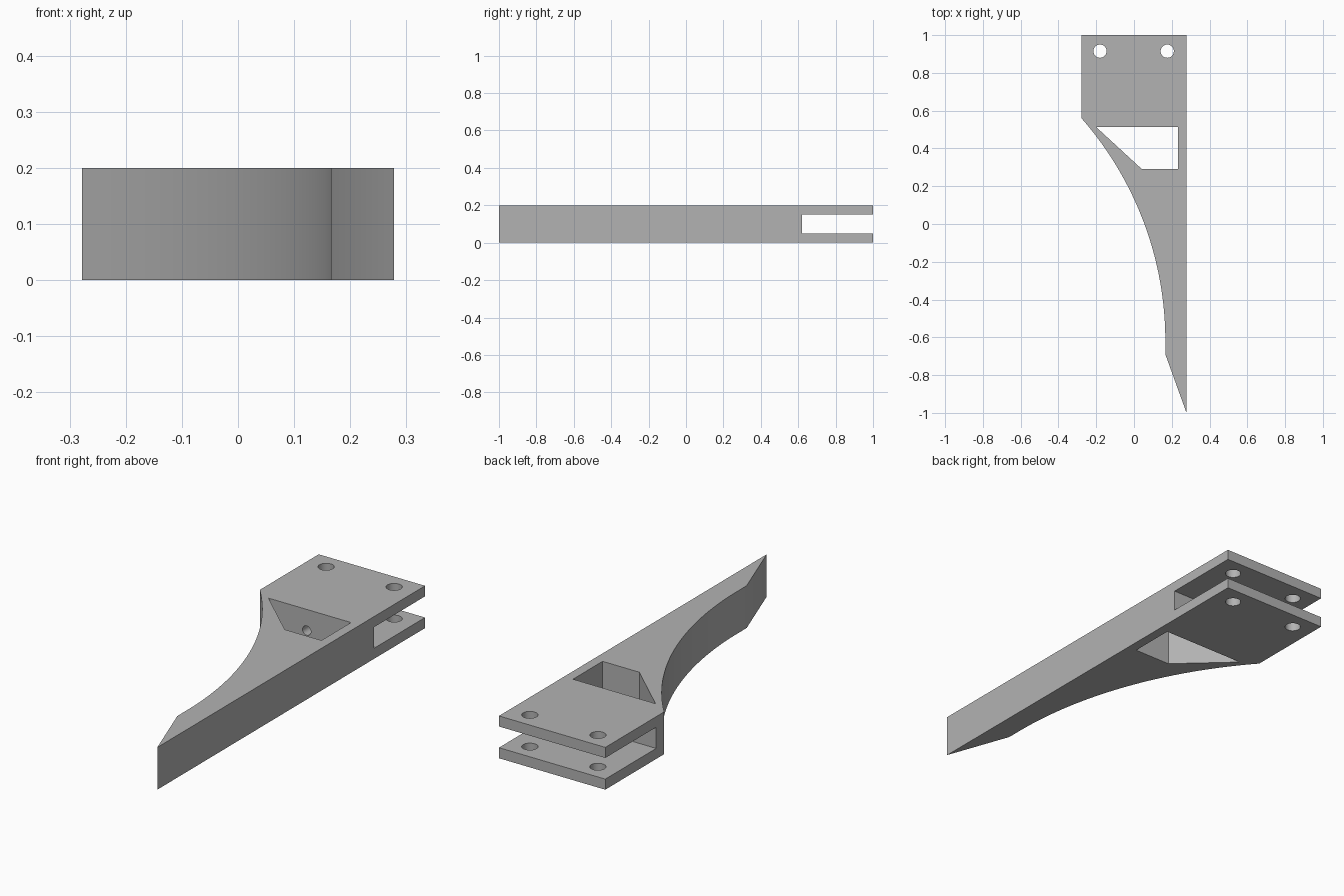
import bpy, bmesh, math
from mathutils import Matrix

cube = bpy.data.objects.get("Cube")
if cube:
    bpy.data.objects.remove(cube)

grey = bpy.data.materials.new("plain grey")
grey.use_nodes = True
COLOUR = (0.45, 0.45, 0.45, 1)
grey.diffuse_color = COLOUR
grey.node_tree.nodes["Principled BSDF"].inputs["Base Color"].default_value = COLOUR


def add_object(name, bm):
    bmesh.ops.recalc_face_normals(bm, faces=bm.faces)
    mesh = bpy.data.meshes.new(name)
    bm.to_mesh(mesh)
    bm.free()
    mesh.materials.append(grey)
    obj = bpy.data.objects.new(name, mesh)
    bpy.context.collection.objects.link(obj)
    return obj


def prism(name, outline, z0, z1):
    """Extrude an xy outline from z0 to z1."""
    bm = bmesh.new()
    face = bm.faces.new([bm.verts.new((x, y, z0)) for x, y in outline])
    top = bmesh.ops.extrude_face_region(bm, geom=[face])["geom"]
    verts = [v for v in top if isinstance(v, bmesh.types.BMVert)]
    bmesh.ops.translate(bm, vec=(0, 0, z1 - z0), verts=verts)
    return add_object(name, bm)


def rod(name, centre, radius, length, axis="Z"):
    """Round cutter along Z or Y."""
    turn = Matrix.Rotation(math.pi / 2, 4, "X") if axis == "Y" else Matrix()
    bm = bmesh.new()
    bmesh.ops.create_cone(bm, cap_ends=True, segments=32, radius1=radius,
                          radius2=radius, depth=length,
                          matrix=Matrix.Translation(centre) @ turn)
    return add_object(name, bm)


# Bracket body: straight outer edge, pointed tip, arched inner edge
LEFT, RIGHT, HEIGHT = -0.278, 0.278, 0.2
TIP_X, ARC_Y, RADIUS, STEPS = 0.166, -0.62, 1.79, 32
sweep = math.acos((RADIUS - TIP_X + LEFT) / RADIUS)
arc = [(TIP_X - RADIUS + RADIUS * math.cos(sweep * i / STEPS),
        ARC_Y + RADIUS * math.sin(sweep * i / STEPS))
       for i in range(STEPS, -1, -1)]
outline = [(RIGHT, 1), (LEFT, 1)] + arc + [(TIP_X, -0.69), (RIGHT, -1)]
body = prism("bracket_body", outline, 0, HEIGHT)

# Cutters: mounting slot, tapered window, bolt holes and cable hole
window = [(-0.2, 0.513), (0.232, 0.513), (0.232, 0.292), (0.04, 0.292)]
slot = [(-1, 0.62), (1, 0.62), (1, 1.2), (-1, 1.2)]
cutters = [
    prism("slot_cutter", slot, 0.05, 0.15),
    prism("window_cutter", window, -0.1, 0.3),
    rod("left_bolt_cutter", (0.176, 0.915, 0.1), 0.035, 0.5),
    rod("right_bolt_cutter", (-0.18, 0.915, 0.1), 0.035, 0.5),
    rod("cable_hole_cutter", (0, 0.56, 0.1), 0.022, 0.2, "Y"),
]
bpy.context.view_layer.objects.active = body
body.select_set(True)
for cutter in cutters:
    mod = body.modifiers.new(cutter.name, "BOOLEAN")
    mod.operation = "DIFFERENCE"
    mod.solver = "EXACT"
    mod.object = cutter
    bpy.ops.object.modifier_apply(modifier=mod.name)
    bpy.data.objects.remove(cutter)

bpy.ops.object.select_all(action="DESELECT")
body.select_set(True)
bpy.ops.object.shade_smooth_by_angle(angle=math.radians(30))
